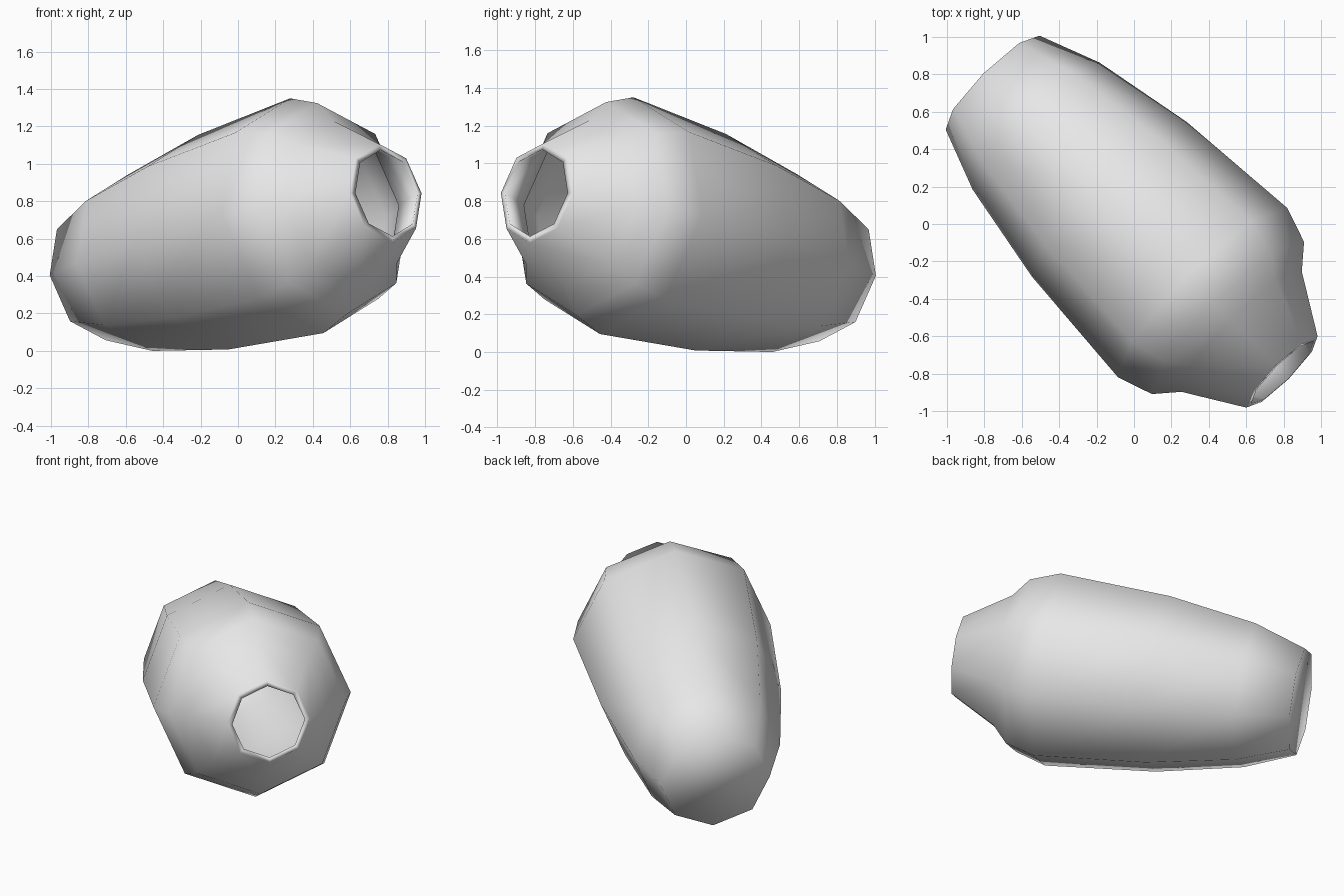
import bpy, bmesh, math
from mathutils import Vector, Matrix

cube = bpy.data.objects.get("Cube")
if cube:
    bpy.data.objects.remove(cube, do_unlink=True)

SIDES = 8

# Plain grey material
grey = bpy.data.materials.new("plain_grey")
grey.use_nodes = True
colour = (0.8, 0.8, 0.8, 1)
grey.diffuse_color = colour
grey.node_tree.nodes["Principled BSDF"].inputs["Base Color"].default_value = colour

# (distance along the axis, radius): outer wall from base to rim, then the inner wall back down
outer = [(-1.09, .355), (-.755, .48), (-.19, .585), (.53, .64),
         (.725, .575), (.83, .455), (1.14, .27)]
inner = [(1.145, .235), (.81, .42), (.71, .54), (.52, .605),
         (-.19, .55), (-.74, .445), (-1.05, .33)]

# Bottle axis: diagonal across the ground, mouth raised
axis = Vector((1, -1, .283)).normalized()
side = Vector((1, 1, 0)).normalized()
up = side.cross(axis)
if up.z < 0:
    up = -up
centre = Vector((0, 0, .644))

bm = bmesh.new()


def ring(t, r):
    angles = [2 * math.pi * i / SIDES for i in range(SIDES)]
    return [bm.verts.new(centre + axis * t + (side * math.sin(a) + up * math.cos(a)) * r)
            for a in angles]


rings = [ring(t, r) for t, r in outer + inner]
for low, high in zip(rings, rings[1:]):
    for i in range(SIDES):
        j = (i + 1) % SIDES
        bm.faces.new((low[i], low[j], high[j], high[i]))

# Outside and inside of the base
bm.faces.new(rings[0])
bm.faces.new(rings[-1])
bmesh.ops.recalc_face_normals(bm, faces=bm.faces[:])
for face in bm.faces:
    face.smooth = True

# Rest on the ground
lowest = min(v.co.z for v in bm.verts)
bmesh.ops.translate(bm, verts=bm.verts[:], vec=(0, 0, -lowest))

mesh = bpy.data.meshes.new("bottle")
bm.to_mesh(mesh)
bm.free()
mesh.materials.append(grey)
bottle = bpy.data.objects.new("bottle", mesh)
bpy.context.collection.objects.link(bottle)
